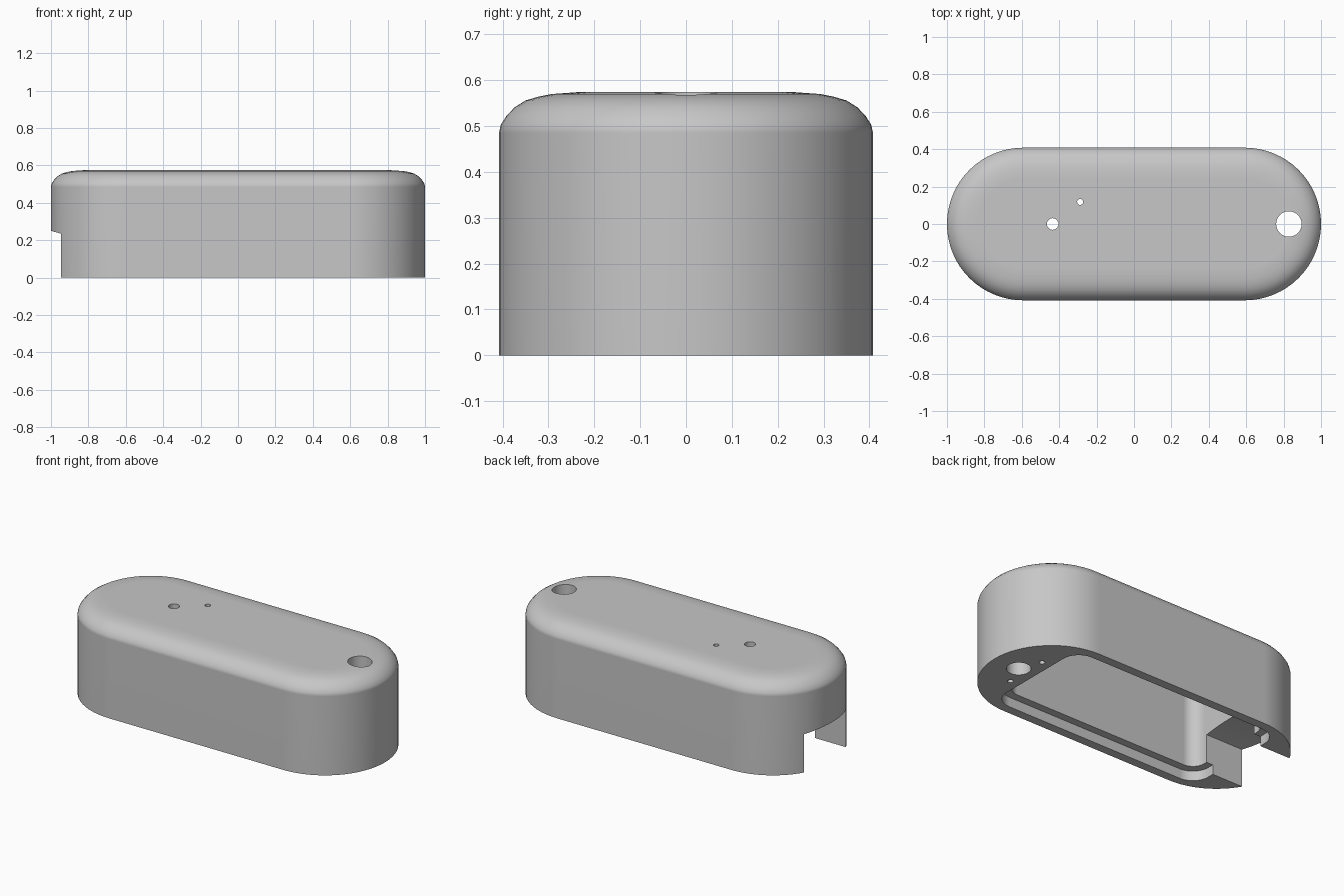
import bpy, bmesh, math

if "Cube" in bpy.data.objects:
    bpy.data.objects.remove(bpy.data.objects["Cube"])

# One plain colour for the whole housing
grey = bpy.data.materials.new("plain_grey")
grey.use_nodes = True
grey.diffuse_color = (0.57, 0.57, 0.57, 1)
grey.node_tree.nodes["Principled BSDF"].inputs["Base Color"].default_value = grey.diffuse_color


def rounded_rect(hx, hy, r, seg, cx=0):
    """Outline with half sizes hx, hy, corner radius r, centred on cx."""
    pts = []
    for q, (sx, sy) in enumerate([(1, 1), (-1, 1), (-1, -1), (1, -1)]):
        for i in range(seg + 1):
            a = math.pi / 2 * (q + i / seg)
            pts.append((cx + sx * (hx - r) + r * math.cos(a),
                        sy * (hy - r) + r * math.sin(a)))
    return pts


def loft(name, rings):
    """Closed solid through a stack of equal-sized rings."""
    bm = bmesh.new()
    loops = [[bm.verts.new(p) for p in ring] for ring in rings]
    n = len(loops[0])
    for a, b in zip(loops, loops[1:]):
        for i in range(n):
            j = (i + 1) % n
            bm.faces.new((a[i], a[j], b[j], b[i]))
    bm.faces.new(loops[0][::-1])
    bm.faces.new(loops[-1])
    bmesh.ops.remove_doubles(bm, verts=bm.verts, dist=1e-5)
    bmesh.ops.recalc_face_normals(bm, faces=bm.faces)
    mesh = bpy.data.meshes.new(name)
    bm.to_mesh(mesh)
    bm.free()
    mesh.materials.append(grey)
    obj = bpy.data.objects.new(name, mesh)
    bpy.context.collection.objects.link(obj)
    return obj


def prism(name, outline, z0, z1):
    return loft(name, [[(x, y, z) for x, y in outline] for z in (z0, z1)])


def drill(name, x, y, r, z0, z1):
    circle = [(x + r * math.cos(a), y + r * math.sin(a))
              for a in (math.tau * i / 32 for i in range(32))]
    return prism(name, circle, z0, z1)


# Pill-shaped housing with a softly rounded top rim
W = 0.408
profile = [(0, 0), (0, 0.485), (0.004, 0.503), (0.016, 0.522), (0.034, 0.541),
           (0.058, 0.556), (0.085, 0.564), (0.115, 0.57), (0.17, 0.574)]
body = loft("housing", [[(x, y, z) for x, y in rounded_rect(1 - d, W - d, W - d, 16)]
                        for d, z in profile])

# Underside: shallow lid recess and deep inner pocket
cutters = [
    prism("lid_recess", rounded_rect(0.723, 0.353, 0.11, 8, -0.013), -0.1, 0.06),
    prism("inner_pocket", rounded_rect(0.678, 0.305, 0.08, 8, -0.014), -0.1, 0.51),
]

# End opening with a slightly arched ceiling
H = 0.203
arch = [(-H, -0.1), (H, -0.1)]
arch += [(y, 0.25 - 0.015 * (y / H) ** 2) for y in (H * (1 - i / 6) for i in range(13))]
cutters.append(loft("end_opening", [[(x, y, z) for y, z in arch] for x in (-1.2, -0.6)]))

# Through holes, then blind screw holes beside the large one
cutters += [
    drill("cord_hole", 0.828, 0, 0.068, -0.1, 0.7),
    drill("button_hole", -0.435, 0, 0.031, 0.3, 0.7),
    drill("light_hole", -0.288, 0.118, 0.016, 0.3, 0.7),
]
cutters += [drill("screw_hole", 0.774, s * 0.135, 0.016, -0.1, 0.2) for s in (1, -1)]

# Cut everything out of the housing
bpy.ops.object.select_all(action='DESELECT')
bpy.context.view_layer.objects.active = body
body.select_set(True)
for cutter in cutters:
    cutter.hide_render = True
    mod = body.modifiers.new(cutter.name, 'BOOLEAN')
    mod.operation = 'DIFFERENCE'
    mod.solver = 'EXACT'
    mod.object = cutter
    bpy.ops.object.modifier_apply(modifier=mod.name)
    bpy.data.objects.remove(cutter)

# Smooth curves, with the large flat faces kept evenly shaded
bpy.ops.object.shade_smooth_by_angle(angle=math.radians(35))
flat = body.modifiers.new("even_shading", 'WEIGHTED_NORMAL')
flat.keep_sharp = True
